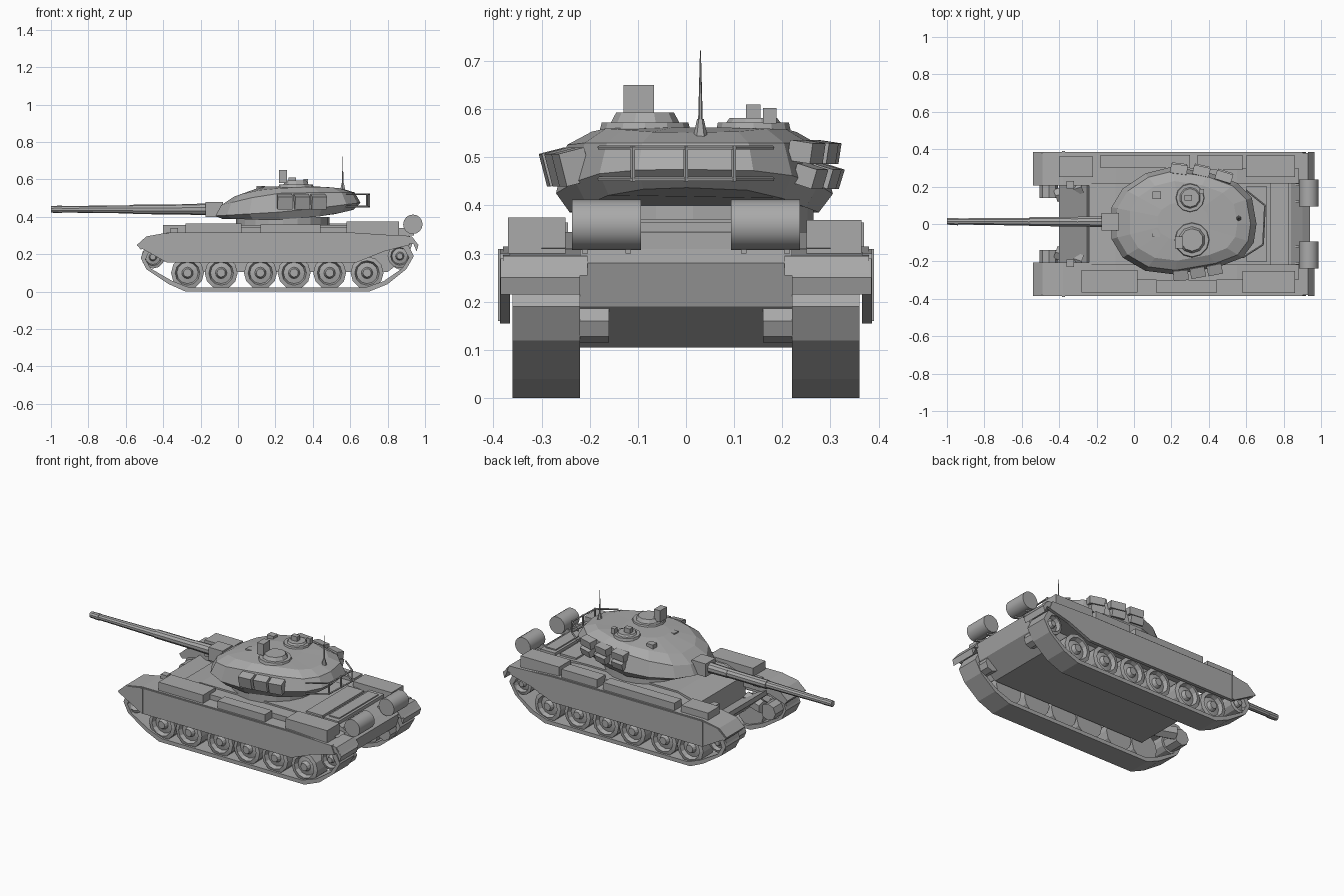
import bpy, bmesh, math
from mathutils import Vector, Matrix

if "Cube" in bpy.data.objects:
    bpy.data.objects.remove(bpy.data.objects["Cube"], do_unlink=True)

GREY = (0.4, 0.4, 0.4, 1)
mat = bpy.data.materials.new("armour grey")
mat.use_nodes = True
mat.diffuse_color = GREY
mat.node_tree.nodes["Principled BSDF"].inputs["Base Color"].default_value = GREY


def finish(name, bm, smooth=False):
    bmesh.ops.recalc_face_normals(bm, faces=bm.faces)
    me = bpy.data.meshes.new(name)
    bm.to_mesh(me)
    bm.free()
    me.materials.append(mat)
    ob = bpy.data.objects.new(name, me)
    bpy.context.collection.objects.link(ob)
    if smooth:
        bpy.ops.object.select_all(action='DESELECT')
        ob.select_set(True)
        bpy.context.view_layer.objects.active = ob
        bpy.ops.object.shade_smooth_by_angle(angle=math.radians(35))
    return ob


def loft(name, rings, smooth=False):
    """Skin a stack of equal rings and cap both ends."""
    bm = bmesh.new()
    vs = [[bm.verts.new(p) for p in r] for r in rings]
    n = len(vs[0])
    for a, b in zip(vs, vs[1:]):
        for i in range(n):
            bm.faces.new((a[i], a[(i + 1) % n], b[(i + 1) % n], b[i]))
    bm.faces.new(vs[0])
    bm.faces.new(vs[-1])
    return finish(name, bm, smooth)


def side_profile(name, pts, y0, y1):
    return loft(name, [[(x, y, z) for x, z in pts] for y in (y0, y1)])


def box(name, x, y, z, turn=0, lean=0):
    """Box from (low, high) pairs, turned about z and leaned about x."""
    bm = bmesh.new()
    c = Vector([sum(p) / 2 for p in (x, y, z)])
    s = [p[1] - p[0] for p in (x, y, z)]
    m = (Matrix.Translation(c) @ Matrix.Rotation(turn, 4, 'Z')
         @ Matrix.Rotation(lean, 4, 'X') @ Matrix.Diagonal((*s, 1)))
    bmesh.ops.create_cube(bm, size=1, matrix=m)
    return finish(name, bm)


def rod(name, a, b, r0, r1=None, sides=12, smooth=False):
    a, b = Vector(a), Vector(b)
    d = b - a
    bm = bmesh.new()
    m = Matrix.Translation((a + b) / 2) @ d.to_track_quat('Z', 'Y').to_matrix().to_4x4()
    bmesh.ops.create_cone(bm, cap_ends=True, segments=sides, radius1=r0,
                          radius2=r0 if r1 is None else r1, depth=d.length, matrix=m)
    return finish(name, bm, smooth)


# Hull tub with an open well behind the nose plate
side_profile("hull_tub", [(-.24, .105), (.8, .105), (.91, .19), (.94, .28), (.9, .31),
                          (.84, .345), (.5, .355), (-.1, .355), (-.24, .32), (-.25, .2),
                          (-.4, .28), (-.4, .25)], -.22, .22)
box("engine_cover", (.73, .83), (-.22, .22), (.34, .365))
box("engine_grille", (.745, .815), (-.19, .19), (.365, .372))
box("rear_deck_panel", (.6, .71), (-.2, .2), (.35, .362))

# Running gear, fenders and stowage, mirrored on both sides
track = [(-.28, .0), (.7, .0), (.8, .04), (.9, .12), (.94, .19), (.91, .25), (.85, .27),
         (-.44, .26), (-.5, .23), (-.52, .18), (-.49, .12), (-.37, .04)]
cx = sum(p[0] for p in track) / len(track)
inner = [(cx + (x - cx) * .965, .135 + (z - .135) * .83) for x, z in track]
for s, side in ((1, "left"), (-1, "right")):
    ya, yb = s * .22, s * .36

    # Track loop as a hollow band
    bm = bmesh.new()
    loops = [[bm.verts.new((x, y, z)) for x, z in prof]
             for prof, y in ((track, ya), (track, yb), (inner, yb), (inner, ya))]
    n = len(track)
    for k in range(4):
        a, b = loops[k], loops[(k + 1) % 4]
        for i in range(n):
            bm.faces.new((a[i], a[(i + 1) % n], b[(i + 1) % n], b[i]))
    finish("track_" + side, bm)

    # Dished road wheels, idler and sprocket
    wheels = [(-.27, .1, .088), (-.09, .1, .088), (.12, .1, .088), (.3, .1, .088),
              (.49, .1, .088), (.69, .1, .088), (-.455, .185, .062), (.865, .19, .065)]
    for x, z, r in wheels:
        circ = [(math.cos(t * math.tau / 12), math.sin(t * math.tau / 12)) for t in range(12)]
        steps = [(r, .235), (r, .345), (r * .75, .35), (r * .65, .325), (r * .35, .33), (r * .25, .352)]
        loft("wheel_" + side, [[(x + c * q, s * y, z + d * q) for c, d in circ] for q, y in steps])
    rod("final_drive_" + side, (.87, s * .16, .16), (.87, s * .25, .16), .045, sides=8)
    rod("idler_mount_" + side, (-.455, s * .14, .185), (-.455, s * .25, .185), .05, sides=8)
    rod("axle_beam_" + side, (-.42, s * .15, .2), (-.28, s * .2, .2), .04, sides=6)

    # Fender slab, curved front guard, rear flap and side skirt
    side_profile("fender_" + side, [(-.54, .25), (-.49, .295), (-.38, .315), (.62, .315),
                                    (.93, .295), (.96, .255), (.9, .26), (-.42, .26), (-.52, .225)],
                 s * .205, s * .38)
    side_profile("skirt_" + side, [(-.54, .245), (-.48, .295), (-.38, .31), (.62, .31), (.9, .3),
                                   (.92, .25), (.78, .215), (.63, .155), (-.38, .155)],
                 s * .366, s * .386)
    box("skirt_joint_" + side, (-.385, -.37), (s * .386 - .004, s * .386 + .004), (.16, .31))
    side_profile("rear_flap_" + side, [(.93, .29), (.965, .25), (.955, .215), (.94, .25)], s * .22, s * .385)
    side_profile("sponson_" + side, [(-.24, .3), (-.1, .345), (.55, .345), (.88, .31)], s * .2, s * .3)

    # Rear fuel drum with strap brackets
    drum = [(.935, s * .093, .36), (.935, s * .237, .36)]
    rod("fuel_drum_" + side, *drum, .052, sides=16, smooth=True)
    for y in (.12, .21):
        box("drum_bracket_" + side, (.86, .94), (s * y - .006, s * y + .006), (.3, .34))

# Fender boxes
for x, y, top in [((-.28, .02), (-.365, -.245), .365), ((.12, .44), (-.37, -.3), .36),
                  ((.58, .86), (-.37, -.25), .375), ((-.4, -.22), (.25, .36), .355),
                  ((-.18, .3), (.3, .37), .36), ((.34, .58), (.29, .37), .365),
                  ((.6, .86), (.25, .365), .37)]:
    box("stowage_box", x, y, (.3, top))
for s in (-1, 1):
    box("headlight_guard", (-.36, -.32), (s * .21 - .02, s * .21 + .02), (.29, .34))

# Turret lofted from its plan outline, lower towards the nose
plan = [(-.12, .09), (-.06, .19), (.06, .27), (.2, .305), (.4, .275), (.55, .22), (.63, .14),
        (.655, 0), (.64, -.1), (.58, -.18), (.45, -.23), (.22, -.27), (.06, -.25),
        (-.06, -.18), (-.12, -.08)]


def ramp(x, keys):
    for (a, u), (b, v) in zip(keys, keys[1:]):
        if x <= b:
            return u + (v - u) * max(0, (x - a) / (b - a))
    return keys[-1][1]


floor = [(-.12, .388), (.3, .385), (.5, .41), (.65, .445)]
waist = [(-.12, .405), (.3, .43), (.65, .475)]
shoulder = [(-.12, .455), (.06, .5), (.25, .53), (.65, .53)]
roof = [(-.12, .475), (.03, .525), (.15, .55), (.45, .562), (.65, .542)]


def turret_ring(scale, heights):
    pts = [(.26 + (x - .26) * scale, .015 + (y - .015) * scale) for x, y in plan]
    return [(x, y, ramp(x, heights)) for x, y in pts]


loft("turret", [turret_ring(.9, floor), turret_ring(1, waist), turret_ring(.92, shoulder),
                turret_ring(.74, roof), turret_ring(.35, [(0, .56), (1, .566)])])
rod("turret_ring", (.24, .015, .34), (.24, .015, .4), .25, sides=20)

# Gun, sleeve and mantlet
box("mantlet", (-.175, -.08), (-.035, .06), (.4, .48))
for a, b, r0, r1 in [(-.12, -.3, .032, .028), (-.3, -.56, .027, .026),
                     (-.56, -.97, .022, .017), (-.94, -1, .02, .018)]:
    rod("gun_barrel", (a, .012, .44), (b, .014, .44), r0, r1, sides=10)

# Cupolas, sights and roof fittings
for x, y, r, top in [(.31, -.085, .1, .593), (.3, .14, .082, .582)]:
    rod("cupola_base", (x, y, .535), (x, y, .572), r, r * .9, sides=12)
    rod("cupola_hatch", (x, y, .565), (x, y, top), r * .75, r * .6, sides=10)
box("commander_sight", (.22, .262), (-.13, -.066), (.58, .65))
box("gunner_sight", (.1, .145), (.135, .175), (.5, .565))
box("periscope", (.1, .14), (-.07, -.03), (.53, .558))
box("hatch_light", (.35, .375), (.16, .188), (.57, .602))
box("hatch_periscope", (.27, .31), (.125, .155), (.575, .61))
rod("antenna_base", (.56, .03, .53), (.56, .03, .58), .018, .007, sides=6)
rod("antenna", (.56, .03, .57), (.56, .03, .722), .005, .001, sides=6)

# Smoke launchers and stowage along the turret cheeks
for x, y, turn in [(.25, -.265, .08), (.34, -.25, .18), (.43, -.235, .2)]:
    box("right_launcher", (x - .04, x + .04), (y - .03, y + .025), (.445, .515), turn, .25)
for x, y, turn in [(.24, .29, -.12), (.36, .28, -.22), (.48, .25, -.3)]:
    box("left_launcher", (x - .045, x + .045), (y - .025, y + .025), (.49, .533), turn, -.15)
    box("left_lower_box", (x - .04, x + .04), (y - .015, y + .03), (.44, .482), turn, -.3)

# Bustle rack of thin rails
for z in (.455, .52):
    rack = [(.58, -.18, z), (.69, -.11, z), (.7, .1, z), (.6, .18, z)]
    for a, b in zip(rack, rack[1:]):
        rod("rack_rail", a, b, .005, sides=5)
for x, y in [(.69, -.11), (.695, 0), (.7, .1)]:
    rod("rack_post", (x, y, .45), (x, y, .525), .005, sides=5)
